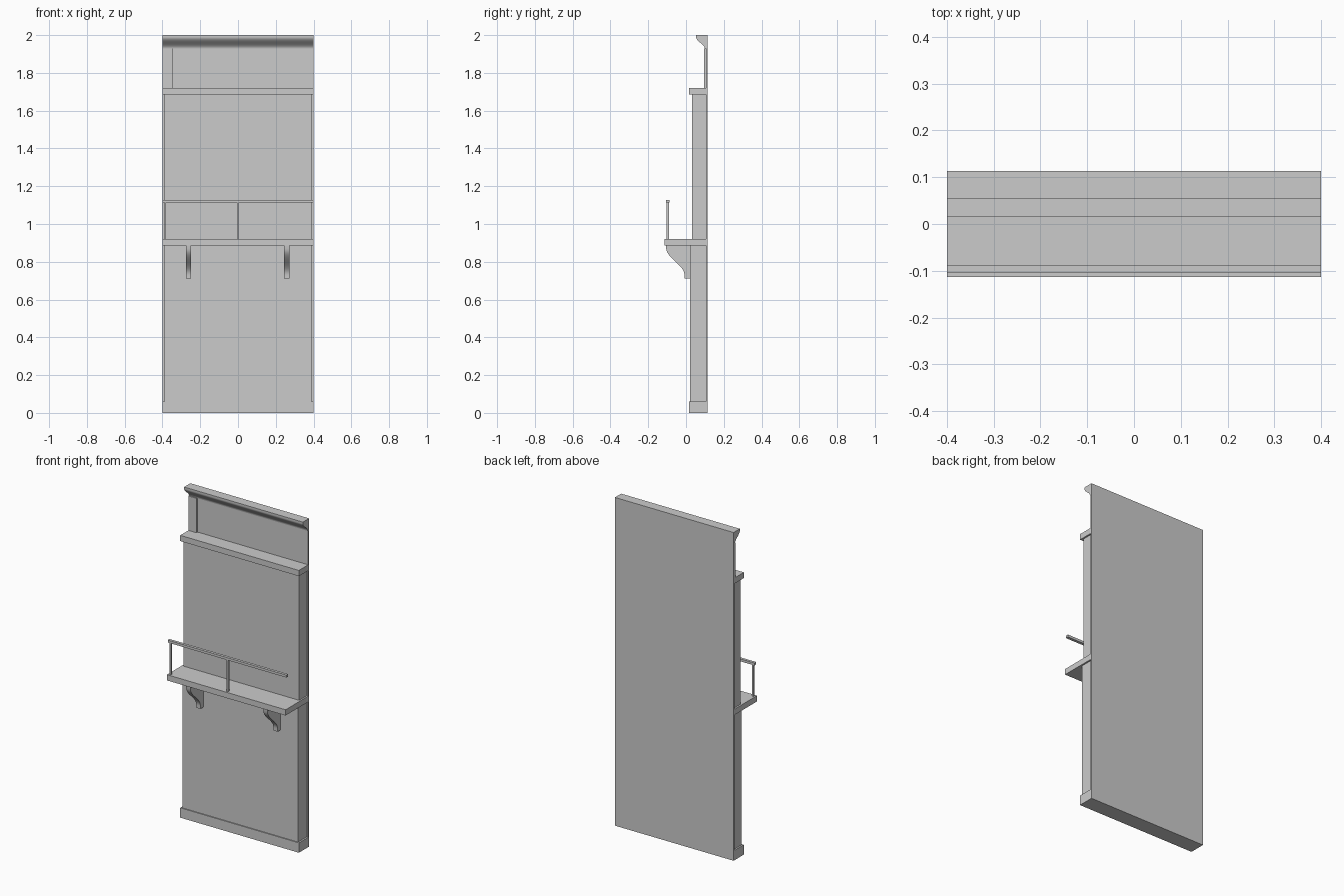
import bpy, math

if "Cube" in bpy.data.objects:
    bpy.data.objects.remove(bpy.data.objects["Cube"])


def prism(name, profile, x0, x1, smooth=False):
    """Extrude a (y, z) profile along x."""
    n = len(profile)
    verts = [(x, y, z) for x in (x0, x1) for y, z in profile]
    faces = [tuple(range(n))[::-1], tuple(range(n, 2 * n))]
    faces += [(i, (i + 1) % n, n + (i + 1) % n, n + i) for i in range(n)]
    mesh = bpy.data.meshes.new(name)
    mesh.from_pydata(verts, [], faces)
    ob = bpy.data.objects.new(name, mesh)
    bpy.context.collection.objects.link(ob)
    bpy.context.view_layer.objects.active = ob
    ob.select_set(True)
    # consistent outward normals
    bpy.ops.object.mode_set(mode='EDIT')
    bpy.ops.mesh.select_all(action='SELECT')
    bpy.ops.mesh.normals_make_consistent(inside=False)
    bpy.ops.object.mode_set(mode='OBJECT')
    if smooth:
        bpy.ops.object.shade_smooth_by_angle(angle=math.radians(40))
    ob.select_set(False)
    return ob


def box(name, x0, x1, y0, y1, z0, z1):
    return prism(name, [(y0, z0), (y1, z0), (y1, z1), (y0, z1)], x0, x1)


def ogee(top, bottom, steps=12):
    """S-curve from top to bottom, vertical at both ends."""
    (y0, z0), (y1, z1) = top, bottom
    pts = []
    for i in range(steps + 1):
        t = i / steps
        pts.append((y0 + (y1 - y0) * (1 - math.cos(math.pi * t)) / 2,
                    z0 + (z1 - z0) * t))
    return pts


W, BACK, BOARD = 0.4, 0.113, 0.105

# Full-height back board
box("back_board", -W, W, BOARD, BACK, 0, 2)

# Plinth, lower and upper bodies
box("plinth", -W, W, 0.015, BOARD, 0, 0.06)
box("lower_body", -0.39, 0.39, 0.021, BOARD, 0.06, 0.885)
box("upper_body", -0.39, 0.39, 0.031, BOARD, 0.92, 1.685)

# Counter shelf and top shelf
box("counter_shelf", -W, W, -BACK, BOARD, 0.885, 0.92)
box("top_shelf", -W, W, 0.015, BOARD, 1.685, 1.72)

# Upright strip at the left above the top shelf
box("upper_upright", -W, -0.345, 0.094, BOARD, 1.72, 1.93)

# Crown moulding
crown = [(BOARD, 2), (0.053, 2)] + ogee((0.053, 1.99), (0.1, 1.928))
prism("crown_moulding", crown + [(BOARD, 1.928)], -W, W, True)

# Guard rail with left and centre posts
box("guard_rail", -W, W, -0.105, -0.088, 1.113, 1.128)
for x in (-0.385, 0):
    box("rail_post", x - 0.005, x + 0.005, -0.102, -0.091, 0.92, 1.113)

# Curved brackets under the counter
bracket = [(0.021, 0.885), (-0.106, 0.885)] + ogee((-0.105, 0.872), (-0.008, 0.73))
bracket += [(-0.008, 0.712), (0.021, 0.712)]
for x in (-0.262, 0.258):
    prism("shelf_bracket", bracket, x - 0.014, x + 0.014, True)
